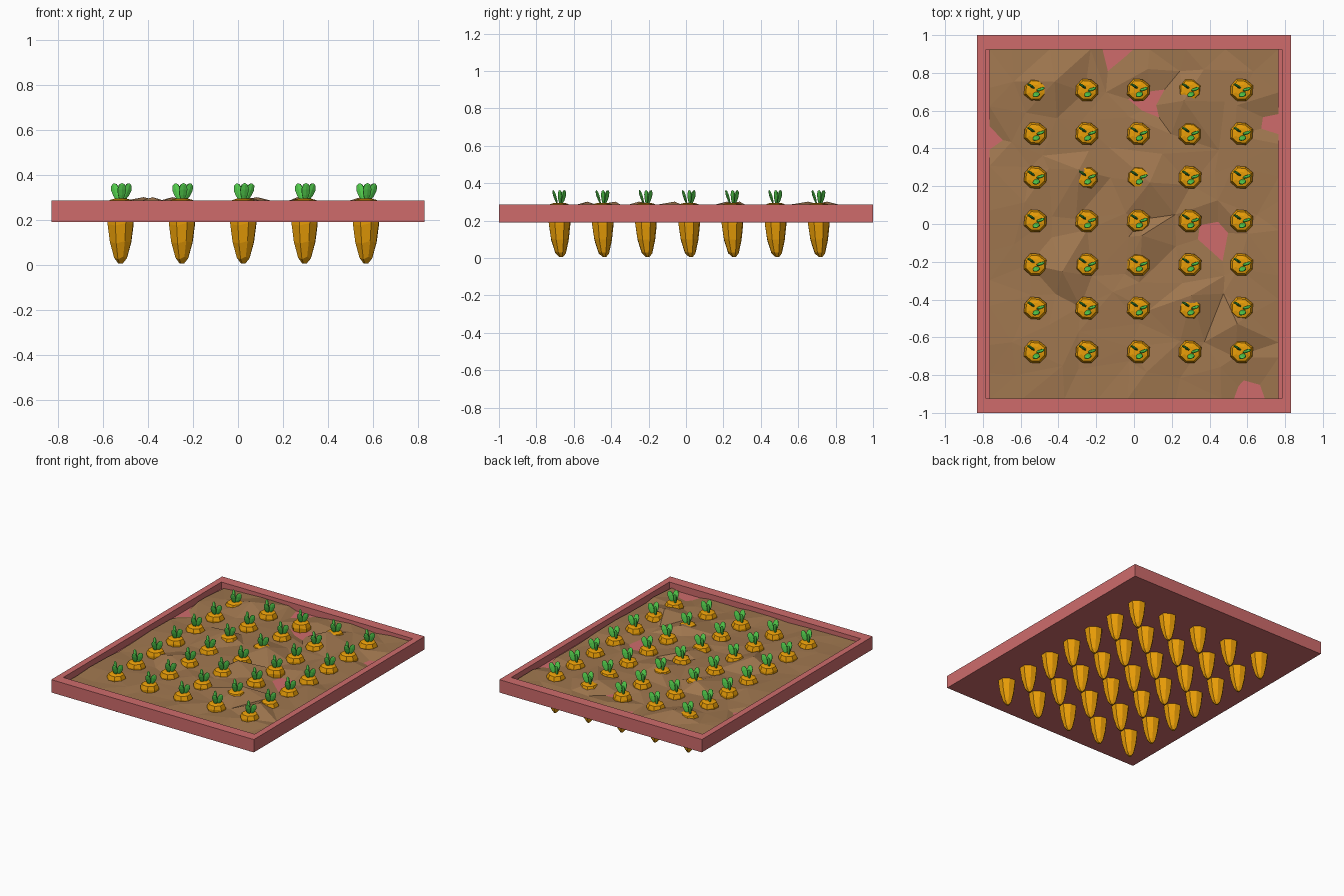
import bpy, bmesh, math, random
from mathutils import Matrix, Vector
from mathutils.geometry import delaunay_2d_cdt

if "Cube" in bpy.data.objects:
    bpy.data.objects.remove(bpy.data.objects["Cube"])

random.seed(4)


def material(name, rgb):
    m = bpy.data.materials.new(name)
    m.diffuse_color = [(c / 255) ** 2.2 for c in rgb] + [1]
    m.use_nodes = True
    m.node_tree.nodes["Principled BSDF"].inputs["Base Color"].default_value = m.diffuse_color
    return m


def make_object(name, mesh, loc=(0, 0, 0)):
    o = bpy.data.objects.new(name, mesh)
    o.location = loc
    bpy.context.collection.objects.link(o)
    return o


def to_mesh(name, bm, mat):
    bmesh.ops.recalc_face_normals(bm, faces=bm.faces)
    me = bpy.data.meshes.new(name)
    bm.to_mesh(me)
    bm.free()
    me.materials.append(mat)
    return me


red = material("tray_red", (205, 107, 107))
brown = material("soil_brown", (158, 118, 80))
orange = material("carrot_orange", (232, 156, 16))
green = material("leaf_green", (84, 205, 78))

# Tray: box with its top face inset and pushed down to form the floor
W, L, RIM = 0.83, 1.0, 0.065
FLOOR, BOTTOM, TOP = 0.235, 0.19, 0.285
bm = bmesh.new()
bmesh.ops.create_cube(bm, size=1, matrix=Matrix.Translation((0, 0, (TOP + BOTTOM) / 2))
                      @ Matrix.Diagonal((2 * W, 2 * L, TOP - BOTTOM, 1)))
top = max(bm.faces, key=lambda f: f.calc_center_median().z)
bmesh.ops.inset_region(bm, faces=[top], thickness=RIM)
hole = bmesh.ops.extrude_face_region(bm, geom=[top])["geom"]
bmesh.ops.delete(bm, geom=[top], context="FACES_ONLY")
for v in hole:
    if isinstance(v, bmesh.types.BMVert):
        v.co.z = FLOOR
        v.co.y = math.copysign(L - 0.075, v.co.y)
# keep the inner walls vertical
for v in bm.verts:
    if abs(v.co.x) < W - 0.01:
        v.co.y = math.copysign(L - 0.075, v.co.y)
make_object("tray", to_mesh("tray", bm, red))

# Soil: irregular triangulated sheet with low mounds and a few bare spots
SX, SY, NX, NY = W - RIM, L - 0.075, 9, 11
mounds = [(-0.37, 0.83), (0.18, 0.71), (0.18, 0.22), (0.3, -0.33),
          (0.1, -0.08), (-0.35, -0.15), (0.52, -0.5), (-0.3, 0.22)]
bare = [(-0.77, 0.5), (0.77, 0.53), (0.12, 0.56), (0.38, -0.09),
        (-0.16, 0.86), (0.55, -0.925)]
pts = []
for i in range(NX + 1):
    for j in range(NY + 1):
        x, y = -SX + 2 * SX * i / NX, -SY + 2 * SY * j / NY
        if 0 < i < NX:
            x += random.uniform(-0.065, 0.065)
        if 0 < j < NY:
            y += random.uniform(-0.065, 0.065)
        pts.append(Vector((x, y)))
heights = [random.uniform(0.241, 0.262) for p in pts]
for spots, z in ((mounds, 0.301), (bare, 0.222)):
    for s in spots:
        k = min(range(len(pts)), key=lambda n: (pts[n] - Vector(s)).length)
        heights[k] = z
verts, _, faces, *_ = delaunay_2d_cdt(pts, [], [], 0, 1e-5)
bm = bmesh.new()
bvs = [bm.verts.new((p.x, p.y, h)) for p, h in zip(verts, heights)]
for f in faces:
    bm.faces.new([bvs[n] for n in f])
me = to_mesh("soil", bm, brown)
if me.polygons[0].normal.z < 0:
    me.flip_normals()
make_object("soil", me)

# Carrot root: faceted eight-sided profile with a slightly bent tip
profile = [(0.005, 0.010, 0.010), (0.03, 0.030, 0.006), (0.10, 0.050, 0.002),
           (0.18, 0.061, 0), (0.262, 0.063, 0), (0.288, 0.052, 0), (0.294, 0.030, 0)]
bm = bmesh.new()
rings = []
for z, r, off in profile:
    ring = []
    for k in range(8):
        a = math.tau * (k + 0.5) / 8
        q = r * (1 + 0.05 * math.sin(3 * k + 1))
        dz = 0.006 * math.sin(2.3 * k) if 0.02 < z < 0.28 else 0
        ring.append(bm.verts.new((q * math.cos(a), q * math.sin(a) + off, z + dz)))
    rings.append(ring)
for a, b in zip(rings, rings[1:]):
    for k in range(8):
        bm.faces.new((a[k], a[(k + 1) % 8], b[(k + 1) % 8], b[k]))
bm.faces.new(rings[0])
bm.faces.new(rings[-1])
root_mesh = to_mesh("carrot_root", bm, orange)

# Leaf tuft: three flattened blades fanning out from the crown
bm = bmesh.new()
for x, y, lean_x, lean_y, turn in ((-0.010, 0.010, -15, 14, -25),
                                   (0.012, 0.004, 20, 0, 30),
                                   (0.003, -0.010, 3, -17, 15)):
    rot = (Matrix.Rotation(math.radians(lean_x), 4, "Y")
           @ Matrix.Rotation(math.radians(-lean_y), 4, "X")
           @ Matrix.Rotation(math.radians(turn), 4, "Z"))
    blade = bmesh.ops.create_uvsphere(bm, u_segments=6, v_segments=5, radius=1)["verts"]
    for v in blade:
        w = 0.85 + 0.25 * v.co.z
        p = Vector((v.co.x * 0.025 * w, v.co.y * 0.008 * w, 0.042 * (v.co.z + 1)))
        v.co = rot @ p + Vector((x, y, 0.284))
leaf_mesh = to_mesh("carrot_leaves", bm, green)

# Plant the rows
for i in range(5):
    for j in range(7):
        loc = (-0.523 + 0.273 * i, -0.677 + 0.231 * j, 0)
        make_object(f"carrot_root_{i}_{j}", root_mesh, loc)
        make_object(f"carrot_leaves_{i}_{j}", leaf_mesh, loc)
